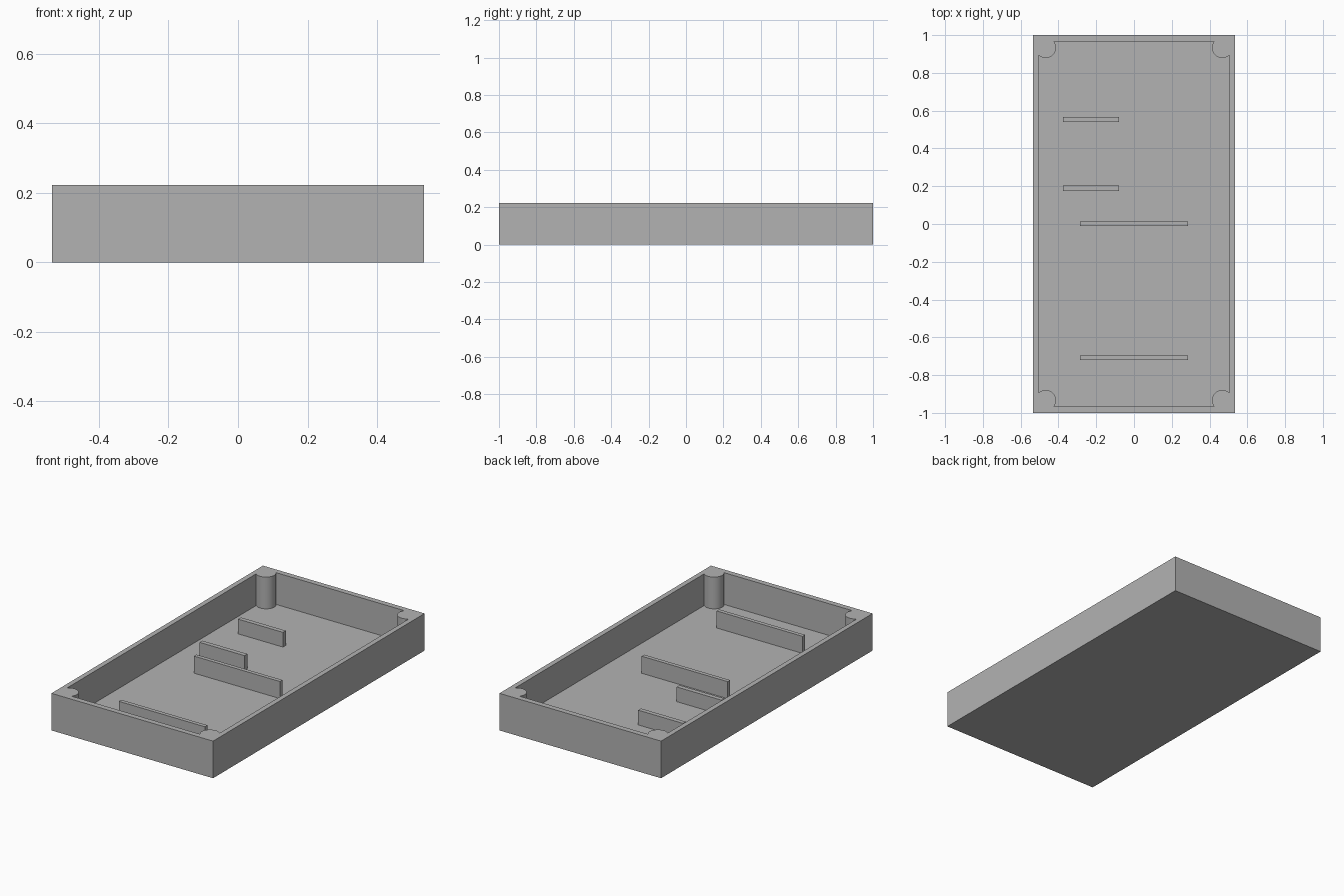
import bpy, bmesh, math

cube = bpy.data.objects.get("Cube")
if cube:
    bpy.data.objects.remove(cube)

HX, HY, HEIGHT, FLOOR = 0.535, 1.0, 0.222, 0.032   # outer half sizes
IX, IY = 0.505, 0.967                              # cavity half sizes
PX, PY, PR = 0.468, 0.934, 0.055                   # corner post centre, radius
STEPS = 24

grey = bpy.data.materials.new("grey plastic")
grey.use_nodes = True
colour = (0.45, 0.45, 0.45, 1)
grey.diffuse_color = colour
grey.node_tree.nodes["Principled BSDF"].inputs["Base Color"].default_value = colour


def make_object(name, bm):
    bmesh.ops.recalc_face_normals(bm, faces=bm.faces)
    mesh = bpy.data.meshes.new(name)
    bm.to_mesh(mesh)
    bm.free()
    mesh.materials.append(grey)
    obj = bpy.data.objects.new(name, mesh)
    bpy.context.collection.objects.link(obj)
    return obj


def post_arc(sx, sy):
    """Exposed arc of one corner post, ordered counter-clockwise round the cavity."""
    start = -math.acos((IX - PX) / PR)
    end = math.asin((IY - PY) / PR)
    end = math.pi - end - 2 * math.pi
    arc = []
    for i in range(STEPS + 1):
        a = start + (end - start) * i / STEPS
        arc.append((sx * (PX + PR * math.cos(a)), sy * (PY + PR * math.sin(a))))
    return arc if sx * sy > 0 else arc[::-1]


def ring(bm, points, z):
    return [bm.verts.new((x, y, z)) for x, y in points]


def wall(bm, low, high):
    for i in range(len(low)):
        j = (i + 1) % len(low)
        bm.faces.new((low[i], low[j], high[j], high[i]))


# Tray: outer shell, cavity with corner posts, and flat rim
corners = [(1, 1), (-1, 1), (-1, -1), (1, -1)]
outer = [(sx * HX, sy * HY) for sx, sy in corners]
cavity = [p for sx, sy in corners for p in post_arc(sx, sy)]
bm = bmesh.new()
base, outer_top = ring(bm, outer, 0), ring(bm, outer, HEIGHT)
floor, inner_top = ring(bm, cavity, FLOOR), ring(bm, cavity, HEIGHT)
wall(bm, base, outer_top)
wall(bm, floor, inner_top)
bm.faces.new(base)
bm.faces.new(floor)
rim = [e for e in bm.edges if all(v.co.z > HEIGHT - 0.001 for v in e.verts)]
bmesh.ops.triangle_fill(bm, edges=rim, use_beauty=True)
tray = make_object("tray", bm)
bpy.context.view_layer.objects.active = tray
tray.select_set(True)
bpy.ops.object.shade_smooth_by_angle(angle=math.radians(30))


# Support ribs standing on the floor
def rib(name, x0, x1, y, top, thickness):
    bm = bmesh.new()
    bmesh.ops.create_cube(bm, size=1)
    bottom = FLOOR - 0.005
    bmesh.ops.scale(bm, vec=(x1 - x0, thickness, top - bottom), verts=bm.verts)
    bmesh.ops.translate(bm, vec=((x0 + x1) / 2, y, (top + bottom) / 2), verts=bm.verts)
    make_object(name, bm)


for name, y in (("long_rib_middle", 0.001), ("long_rib_front", -0.708)):
    rib(name, -0.285, 0.285, y, 0.134, 0.024)
for name, y in (("short_rib_back", 0.553), ("short_rib_middle", 0.189)):
    rib(name, -0.377, -0.08, y, 0.12, 0.027)
